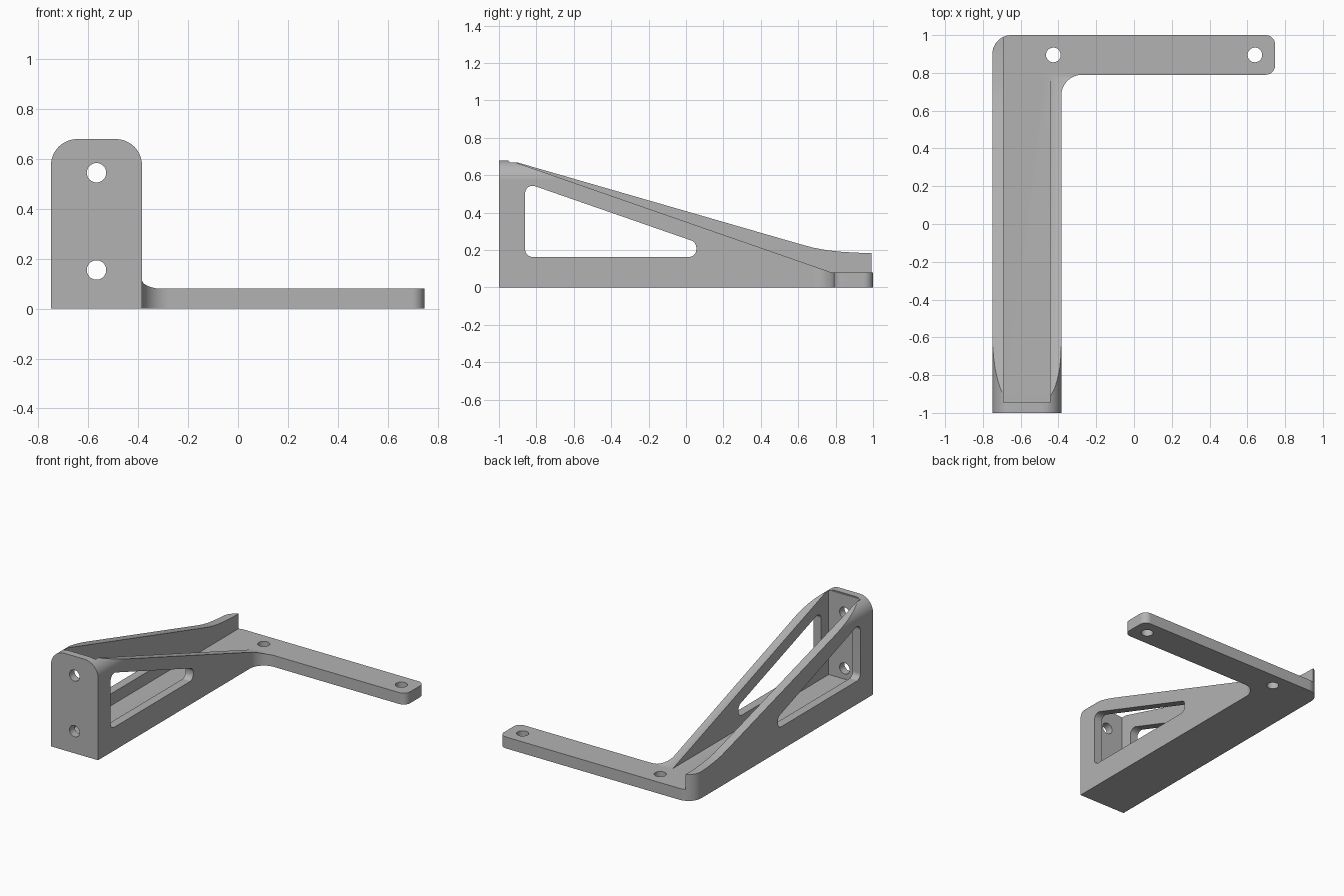
import bpy, bmesh, math
from mathutils import Vector

if "Cube" in bpy.data.objects:
    bpy.data.objects.remove(bpy.data.objects["Cube"], do_unlink=True)

grey = bpy.data.materials.new("bracket_grey")
grey.use_nodes = True
colour = (0.45, 0.45, 0.45, 1)
grey.diffuse_color = colour
grey.node_tree.nodes["Principled BSDF"].inputs["Base Color"].default_value = colour


def rounded(corners, steps=10):
    """Outline from (u, v, radius) corners, each replaced by a tangent arc."""
    out = []
    for i, (u, v, r) in enumerate(corners):
        p = Vector((u, v))
        if r == 0:
            out.append(p)
            continue
        a = (Vector(corners[i - 1][:2]) - p).normalized()
        b = (Vector(corners[(i + 1) % len(corners)][:2]) - p).normalized()
        half = a.angle(b) / 2
        centre = p + (a + b).normalized() * r / math.sin(half)
        start = p + a * r / math.tan(half) - centre
        end = p + b * r / math.tan(half) - centre
        sweep = start.angle(end)
        for k in range(steps + 1):
            t = k / steps
            out.append(centre + (start * math.sin((1 - t) * sweep)
                                 + end * math.sin(t * sweep)) / math.sin(sweep))
    return out


def circle(u, v, r, n=32):
    return [(u + r * math.cos(math.tau * k / n), v + r * math.sin(math.tau * k / n))
            for k in range(n)]


def prism(name, outline, axis, lo, hi):
    """Extrude a 2D outline along the named axis between lo and hi."""
    place = {"x": lambda u, v, w: (w, u, v),
             "y": lambda u, v, w: (u, w, v),
             "z": lambda u, v, w: (u, v, w)}[axis]
    bm = bmesh.new()
    rings = [[bm.verts.new(place(u, v, w)) for u, v in outline] for w in (lo, hi)]
    n = len(outline)
    for ring in rings:
        bm.faces.new(ring)
    for i in range(n):
        j = (i + 1) % n
        bm.faces.new((rings[0][i], rings[0][j], rings[1][j], rings[1][i]))
    bmesh.ops.recalc_face_normals(bm, faces=bm.faces)
    mesh = bpy.data.meshes.new(name)
    bm.to_mesh(mesh)
    bm.free()
    obj = bpy.data.objects.new(name, mesh)
    bpy.context.collection.objects.link(obj)
    return obj


LEFT, RIGHT, TOP, FLOOR = -0.75, -0.385, 0.68, 0.08
WALL = 0.06
MID = (LEFT + RIGHT) / 2

# L-shaped block with rounded plan corners
bracket = prism("shelf_bracket", rounded([
    (LEFT, -1, 0), (RIGHT, -1, 0), (RIGHT, 0.79, 0.11),
    (0.747, 0.79, 0.05), (0.747, 1, 0.05), (LEFT, 1, 0.1)]), "z", 0, TOP)
bracket.data.materials.append(grey)

cutters = []


def cutter(outline, axis, lo, hi):
    obj = prism("cutter", outline, axis, lo, hi)
    obj.hide_render = True
    cutters.append(obj)


# channel between the two side walls, open at the back
cutter([(LEFT + WALL, -0.945), (RIGHT - WALL, -0.945),
        (RIGHT - WALL, 1.2), (LEFT + WALL, 1.2)], "z", FLOOR, 1)

# sloping top of the inner wall, running down to the arm
cutter([(-0.95, 1), (-0.95, 0.674), (-0.91, 0.668), (0.78, FLOOR),
        (1.2, FLOOR), (1.2, 1)], "x", MID, 1)

# sloping top of the outer wall, easing into a low back lip
cutter([(-0.95, 1), (-0.95, 0.674), (-0.91, 0.671), (0.62, 0.229), (0.68, 0.213),
        (0.75, 0.2), (0.83, 0.191), (0.91, 0.186), (1.2, 0.182), (1.2, 1)],
       "x", -1, MID)

# rounded upper corners of the mounting face, carried along the walls
R = 0.105
for edge, s in ((LEFT, 1), (RIGHT, -1)):
    arc = [(edge + s * R * (1 - math.cos(a)), TOP - R + R * math.sin(a))
           for a in (math.pi / 2 * k / 12 for k in range(13))]
    far = edge - s * 0.1
    cutter(arc + [(edge + s * R, 1), (far, 1), (far, TOP - R)], "y", -1.2, 0.5)

# tapered window through both walls
cutter(rounded([(-0.86, 0.163, 0.04), (0.055, 0.163, 0.04),
                (0.055, 0.242, 0.04), (-0.86, 0.56, 0.04)]), "x", -1, -0.2)

# screw holes in the mounting face and the arm
for z in (0.155, 0.545):
    cutter(circle(MID, z, 0.039), "y", -1.2, -0.9)
for x in (-0.427, 0.64):
    cutter(circle(x, 0.895, 0.039), "z", -0.2, 0.5)

bpy.ops.object.select_all(action="DESELECT")
bpy.context.view_layer.objects.active = bracket
bracket.select_set(True)
for obj in cutters:
    mod = bracket.modifiers.new("cut", "BOOLEAN")
    mod.operation = "DIFFERENCE"
    mod.solver = "EXACT"
    mod.object = obj
    bpy.ops.object.modifier_apply(modifier=mod.name)
    bpy.data.objects.remove(obj, do_unlink=True)

# smooth arcs, crisp edges, flat large faces
bpy.ops.object.shade_smooth_by_angle(angle=math.radians(25))
weighted = bracket.modifiers.new("flat_faces", "WEIGHTED_NORMAL")
weighted.keep_sharp = True
